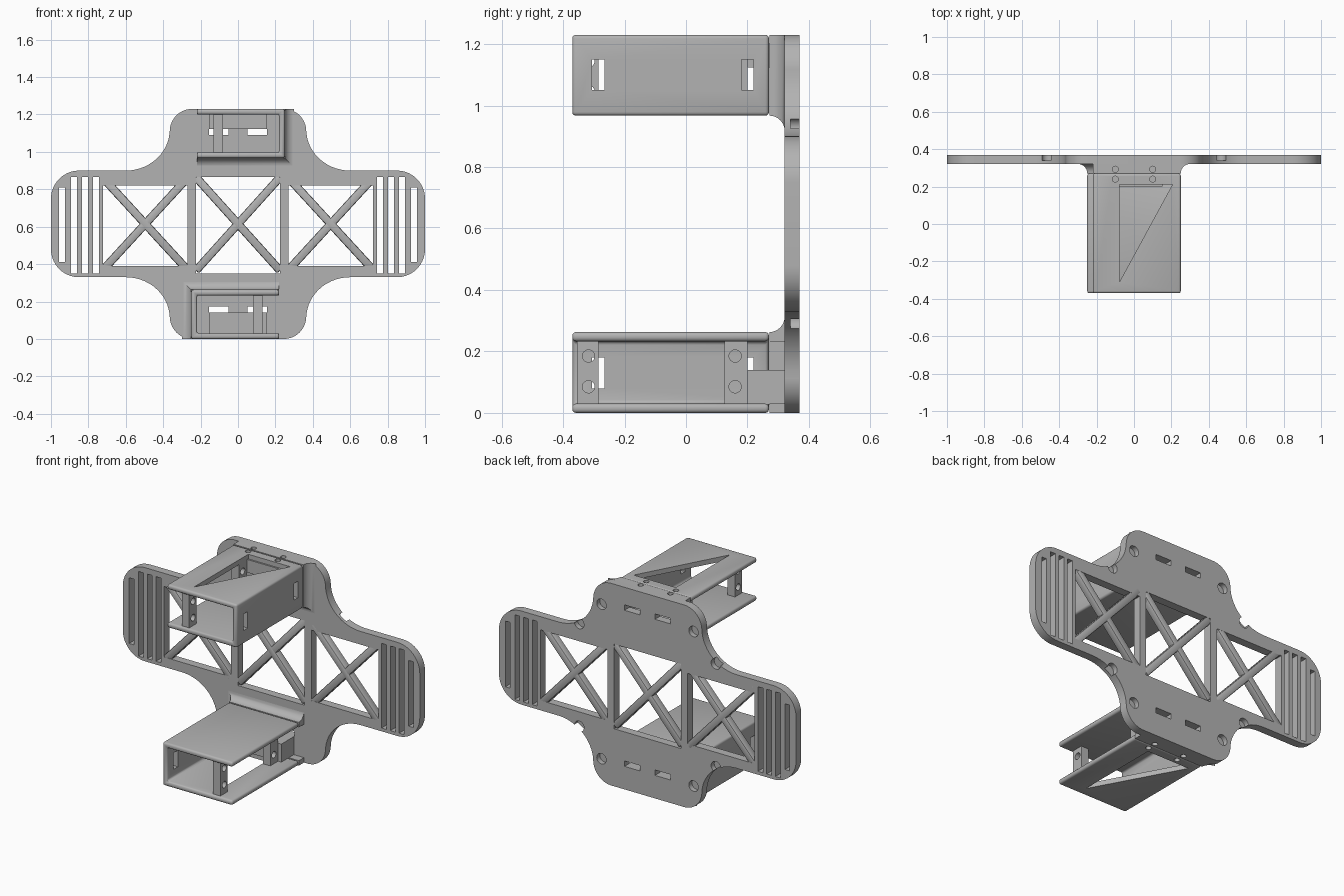
import bpy, bmesh, math
from mathutils import Matrix, Vector

if "Cube" in bpy.data.objects:
    bpy.data.objects.remove(bpy.data.objects["Cube"])

H = 1.23               # total height
FRONT, BACK = 0.32, 0.37   # plate depth range

grey = bpy.data.materials.new("plain grey")
grey.use_nodes = True
COLOR = (0.45, 0.45, 0.45, 1)
grey.diffuse_color = COLOR
grey.node_tree.nodes["Principled BSDF"].inputs["Base Color"].default_value = COLOR


def finish(name, bm):
    bmesh.ops.recalc_face_normals(bm, faces=bm.faces)
    mesh = bpy.data.meshes.new(name)
    bm.to_mesh(mesh)
    bm.free()
    mesh.materials.append(grey)
    obj = bpy.data.objects.new(name, mesh)
    bpy.context.collection.objects.link(obj)
    return obj


def add_box(bm, x, y, z):
    centre = [(a + b) / 2 for a, b in (x, y, z)]
    size = [abs(b - a) for a, b in (x, y, z)]
    m = Matrix.Translation(centre) @ Matrix.Diagonal((*size, 1))
    bmesh.ops.create_cube(bm, size=1, matrix=m)


def add_cylinder(bm, centre, radius, length, axis):
    turn = Vector((0, 0, 1)).rotation_difference(Vector(axis)).to_matrix().to_4x4()
    bmesh.ops.create_cone(bm, cap_ends=True, segments=24, radius1=radius, radius2=radius,
                          depth=length, matrix=Matrix.Translation(centre) @ turn)


def add_loft(bm, rings):
    loops = [[bm.verts.new(p) for p in ring] for ring in rings]
    for a, b in zip(loops, loops[1:]):
        for i in range(len(a)):
            j = (i + 1) % len(a)
            bm.faces.new((a[i], a[j], b[j], b[i]))
    bm.faces.new(loops[0])
    bm.faces.new(loops[-1][::-1])


def bake(obj):
    """Replace the mesh by its modified version."""
    dg = bpy.context.evaluated_depsgraph_get()
    mesh = bpy.data.meshes.new_from_object(obj.evaluated_get(dg))
    obj.modifiers.clear()
    obj.data = mesh


def bevel(obj, width, segments=3):
    mod = obj.modifiers.new("round", 'BEVEL')
    mod.width, mod.segments = width, segments
    mod.limit_method, mod.angle_limit = 'ANGLE', math.radians(60)
    bake(obj)


def cut(obj, bm):
    tool = finish("cutter", bm)
    tool.hide_render = True
    mod = obj.modifiers.new("cut", 'BOOLEAN')
    mod.operation, mod.solver, mod.object = 'DIFFERENCE', 'EXACT', tool
    bake(obj)
    bpy.data.objects.remove(tool)


def smooth(obj):
    bpy.ops.object.select_all(action='DESELECT')
    obj.select_set(True)
    bpy.context.view_layer.objects.active = obj
    bpy.ops.object.shade_smooth_by_angle(angle=math.radians(35))


def arc(cx, cz, rx, rz, start, end, n=14):
    return [(cx + rx * math.cos(a), cz + rz * math.sin(a))
            for a in (math.radians(start + (end - start) * i / n) for i in range(n + 1))]


# Cross-shaped back plate: one quarter outline, mirrored round
mid = H / 2
quarter = (arc(0.85, 0.75, 0.15, 0.15, 0, 90) + arc(0.6, 1.12, 0.235, 0.22, 270, 180)
           + arc(0.245, H - 0.12, 0.12, 0.12, 0, 90))
half = quarter + [(-x, z) for x, z in reversed(quarter)]
outline = half + [(-x, H - z) for x, z in half]
bm = bmesh.new()
add_loft(bm, [[(x, y, z) for x, z in outline] for y in (FRONT, BACK)])
plate = finish("back_plate", bm)

bm = bmesh.new()
through = (FRONT - 0.1, BACK + 0.1)
add_box(bm, (-0.225, 0.225), through, (0.35, 0.865))          # middle bay
for s in (-1, 1):
    add_box(bm, (s * 0.27, s * 0.722), through, (0.39, 0.82))  # side bays
    add_box(bm, (s * 0.925, s * 0.957), through, (0.41, 0.81))
    for i in range(3):                                         # strap slots
        x = 0.743 + 0.059 * i
        add_box(bm, (s * x, s * (x + 0.033)), through, (0.35, 0.865))
    for z0, z1 in ((1.09, 1.123), (0.14, 0.173)):              # cable slots
        add_box(bm, (s * 0.05, s * 0.155), through, (z0, z1))
    for x, z in ((0.31, 1.085), (0.46, 0.928)):                # round rear recesses
        for zz in (z, H - z):
            add_cylinder(bm, (s * x, BACK, zz), 0.032, 0.06, (0, 1, 0))
cut(plate, bm)
smooth(plate)


# Diagonal braces, crossed in each bay
def brace(name, a, b, depth):
    a, b = Vector((a[0], 0, a[1])), Vector((b[0], 0, b[1]))
    d = b - a
    c = (a + b) / 2
    y0, y1 = depth
    c.y = (y0 + y1) / 2
    m = (Matrix.Translation(c) @ Matrix.Rotation(-math.atan2(d.z, d.x), 4, 'Y')
         @ Matrix.Diagonal((d.length, y1 - y0, 0.044, 1)))
    bm = bmesh.new()
    bmesh.ops.create_cube(bm, size=1, matrix=m)
    obj = finish(name, bm)
    bevel(obj, 0.009, 2)
    smooth(obj)


for bay, cx, hx, hz in (("right", -0.496, 0.225, 0.245), ("middle", 0, 0.225, 0.25),
                        ("left", 0.496, 0.225, 0.245)):
    for s, tag in ((1, "rising"), (-1, "falling")):
        brace(f"{bay}_{tag}_brace", (cx - hx, mid - s * hz), (cx + hx, mid + s * hz),
              (FRONT + 0.0005 * (s + 1), BACK - 0.0005 * (s + 1)))


# Three-sided holder: a C section lofted forward, flaring into the plate
def c_section(y, flare):
    x0, x1, z0, z1, t = -0.22, 0.25, 0.967, H, 0.03
    pts = [(x0, z0 - flare), (x1 + flare, z0 - flare), (x1 + flare, z1), (x0, z1),
           (x0, z1 - t), (x1 - t, z1 - t), (x1 - t, z0 + t), (x0, z0 + t)]
    return [(x, y, z) for x, z in pts]


def holder(name, lower):
    flip = Matrix.Translation((0, 0, H)) @ Matrix.Rotation(math.pi, 4, 'Y')
    bm = bmesh.new()
    add_loft(bm, [c_section(y, 0) for y in (-0.37, 0.27)])
    shell = finish(name + "_holder", bm)
    bevel(shell, 0.012)

    # Concave fillet against the plate
    r = 0.05
    steps = [math.radians(90 * i / 8) for i in range(9)]
    bm = bmesh.new()
    add_loft(bm, [c_section(FRONT + 0.001 - r + r * math.sin(a), r * (1 - math.cos(a)))
                  for a in steps])
    root = finish(name + "_holder_fillet", bm)

    # Rear block and two screw posts
    bm = bmesh.new()
    block_z = H - 0.14 if lower else 1.123
    add_box(bm, (-0.152, 0.152), (0.2, FRONT + 0.001), (block_z, H - 0.028))
    block = finish(name + "_rear_block", bm)
    bm = bmesh.new()
    posts_y = ((-0.355, -0.285), (0.125, 0.2))
    for y in posts_y:
        add_box(bm, (-0.13, -0.08), y, (0.995, H - 0.028))
    posts = finish(name + "_screw_posts", bm)
    bm = bmesh.new()
    for y in (-0.317, 0.16):
        for z in (1.045, 1.145):
            add_cylinder(bm, (-0.105, y, z), 0.02, 0.1, (1, 0, 0))
    cut(posts, bm)

    # Triangular window and side slots
    bm = bmesh.new()
    tri = ((-0.078, 0.21), (0.205, 0.21), (-0.078, -0.31))
    add_loft(bm, [[(x, y, z) for x, y in tri] for z in (H - 0.06, H + 0.05)])
    for y0, y1 in ((-0.305, -0.265), (0.18, 0.22)):
        add_box(bm, (0.2, 0.3), (y0, y1), (1.05, 1.15))
    cut(shell, bm)

    # Small screw holes into the rear block
    for part in (shell, root, block):
        bm = bmesh.new()
        for x in (-0.1, 0.1):
            for y in (0.24, 0.293):
                add_cylinder(bm, (x, y, H - 0.02), 0.016, 0.12, (0, 0, 1))
        cut(part, bm)

    for part in (shell, root, block, posts):
        if lower:
            part.data.transform(flip)
        smooth(part)


holder("upper", False)
holder("lower", True)
